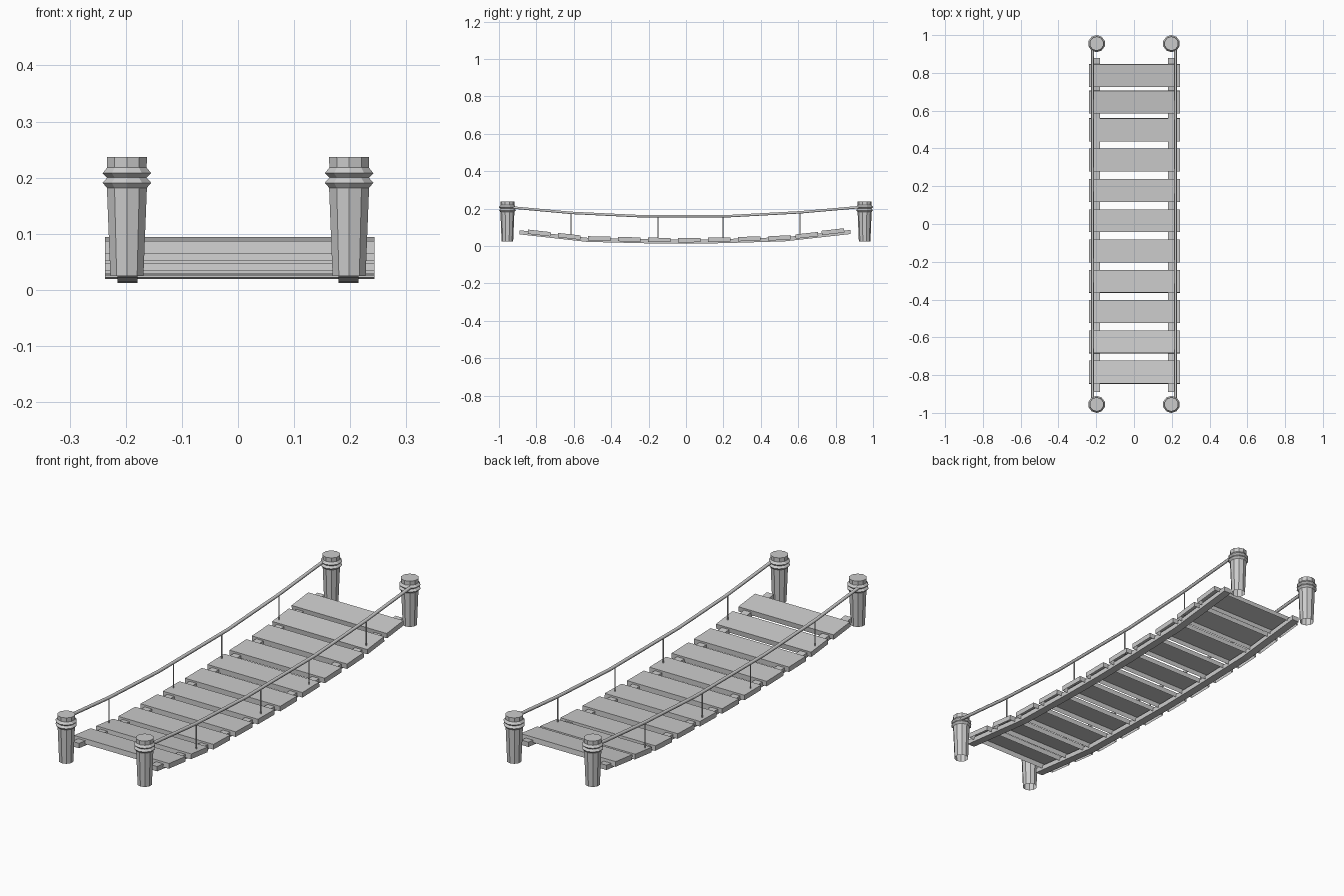
import bpy, bmesh, math
from mathutils import Matrix

if "Cube" in bpy.data.objects:
    bpy.data.objects.remove(bpy.data.objects["Cube"])


def finish(name, bm):
    bmesh.ops.recalc_face_normals(bm, faces=bm.faces)
    me = bpy.data.meshes.new(name)
    bm.to_mesh(me)
    bm.free()
    ob = bpy.data.objects.new(name, me)
    bpy.context.collection.objects.link(ob)
    return ob


def lathe(name, profile, x, y, sides):
    # stacked rings, open underneath and capped on top
    bm = bmesh.new()
    rings = []
    for r, z in profile:
        rings.append([bm.verts.new((x + r * math.cos(2 * math.pi * (i + .5) / sides),
                                    y + r * math.sin(2 * math.pi * (i + .5) / sides), z))
                      for i in range(sides)])
    for a, b in zip(rings, rings[1:]):
        for i in range(sides):
            j = (i + 1) % sides
            bm.faces.new((a[i], a[j], b[j], b[i]))
    bm.faces.new(rings[-1])
    return finish(name, bm)


def tube(name, points, radius):
    cu = bpy.data.curves.new(name, 'CURVE')
    cu.dimensions = '3D'
    cu.bevel_depth = radius
    cu.bevel_resolution = 1
    cu.use_fill_caps = True
    sp = cu.splines.new('POLY')
    sp.points.add(len(points) - 1)
    for p, co in zip(sp.points, points):
        p.co = (*co, 1)
    ob = bpy.data.objects.new(name, cu)
    bpy.context.collection.objects.link(ob)
    return ob


def height(path, y):
    for (y0, z0), (y1, z1) in zip(path, path[1:]):
        if y0 <= y <= y1:
            return z0 + (z1 - z0) * (y - y0) / (y1 - y0)


SAG = [(-.89, .073), (-.53, .033), (-.2, .025), (0, .023),
       (.2, .026), (.53, .036), (.88, .075)]
RAIL = [(-.93, .206), (-.615, .177), (-.26, .16), (.24, .16), (.61, .18), (.93, .208)]
POST = [(.031, .025), (.0375, .182), (.0455, .191), (.037, .2),
        (.0455, .208), (.037, .218), (.0375, .237)]

# corner posts with double collars
for sx in (-1, 1):
    for sy in (-1, 1):
        lathe("post", POST, sx * .198, sy * .955, 10)

# sagging support beams under the planks
for sx in (-1, 1):
    bm = bmesh.new()
    secs = []
    for y, z in SAG:
        secs.append([bm.verts.new((sx * .197 + dx, y, z + dz))
                     for dx, dz in ((-.018, -.011), (-.018, .011), (.018, .011), (.018, -.011))])
    for a, b in zip(secs, secs[1:]):
        for i in range(4):
            j = (i + 1) % 4
            bm.faces.new((a[i], a[j], b[j], b[i]))
    bm.faces.new(secs[0])
    bm.faces.new(secs[-1])
    finish("support_beam", bm)

# walking planks, tilted to follow the sag, open underneath
centres = [-.785 + .1605 * i for i in range(10)] + [.786]
centres[9] = .646
for y in centres:
    lift = .012 if y > .7 else .008
    slope = (height(SAG, y + .06) - height(SAG, y - .06)) / .12
    m = (Matrix.Translation((.003, y, height(SAG, y) + lift))
         @ Matrix.Rotation(math.atan(slope), 4, 'X')
         @ Matrix.Diagonal((.48, .121, .023, 1)))
    bm = bmesh.new()
    bmesh.ops.create_cube(bm, size=1)
    under = [f for f in bm.faces if f.normal.z < -.5]
    bmesh.ops.delete(bm, geom=under, context='FACES_ONLY')
    bmesh.ops.transform(bm, matrix=m, verts=bm.verts)
    finish("plank", bm)

# rope rails and their thin hangers
for sx in (-1, 1):
    tube("rope_rail", [(sx * .22, y, z) for y, z in RAIL], .0075)
    for y in (-.615, -.15, .198, .61):
        tube("hanger", [(sx * .22, y, height(SAG, y) + .01),
                        (sx * .22, y, height(RAIL, y))], .003)
